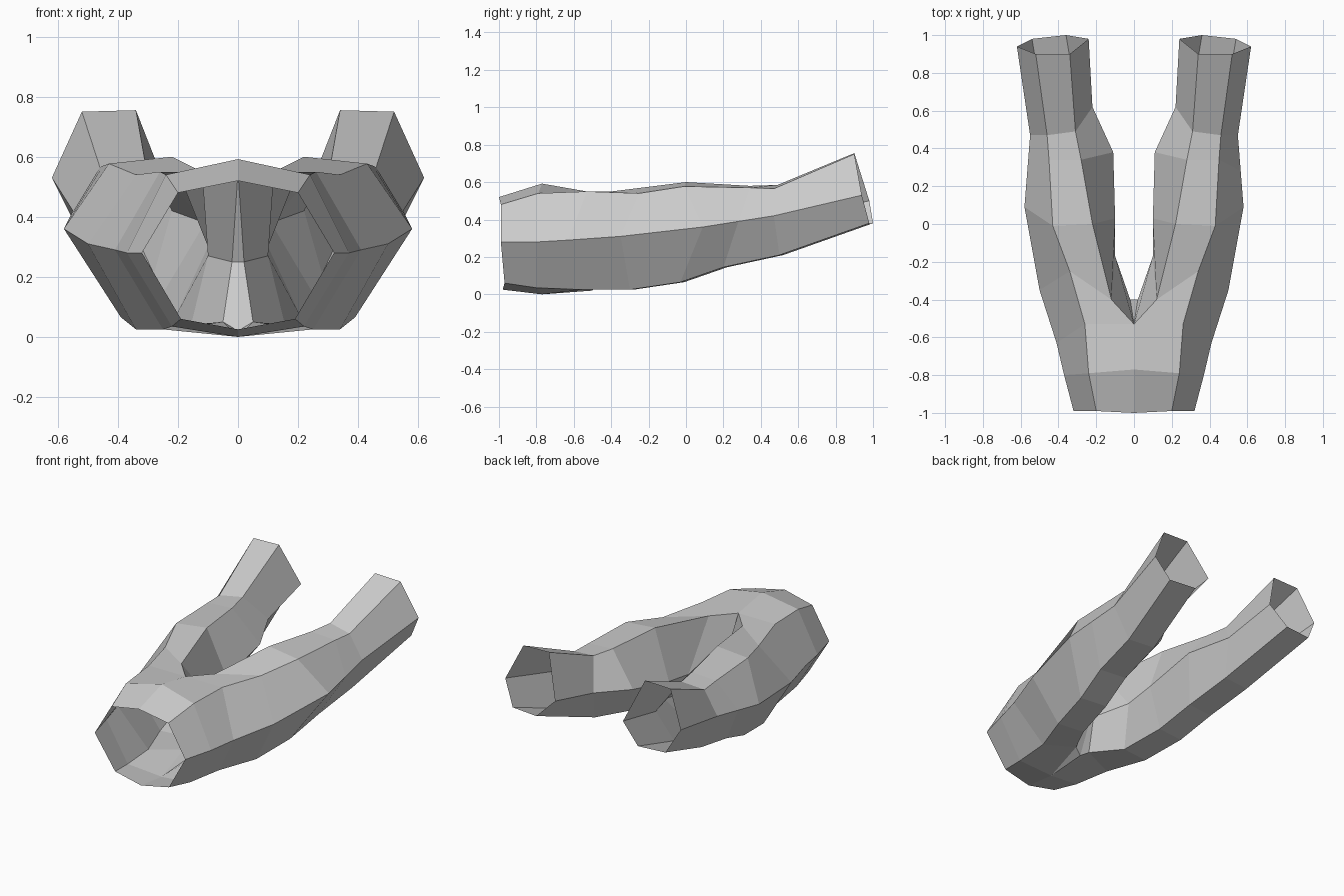
import bpy, bmesh

if "Cube" in bpy.data.objects:
    bpy.data.objects.remove(bpy.data.objects["Cube"])

# Rails running front to back along the right half of the forked tube
top_outer = [(.20, -.99, .48), (.24, -.79, .54), (.26, -.53, .55), (.34, -.25, .54),
             (.43, -.01, .577), (.45, .34, .57), (.46, .47, .565), (.52, .90, .75)]
outer_mid = [(.32, -.99, .28), (.37, -.80, .28), (.41, -.63, .29), (.50, -.35, .31),
             (.58, .09, .36), (.565, .28, .39), (.55, .47, .42), (.62, .94, .53)]
bottom_outer = [(.19, -.97, .06), (.22, -.80, .035), (.25, -.55, .025), (.34, -.30, .025),
                (.39, -.03, .065), (.43, .20, .145), (.46, .50, .21), (.54, .98, .38)]
top_inner = [(0, -1, .52), (0, -.77, .592), (0, -.53, .55), (.12, -.40, .55),
             (.22, 0, .60), (.28, .34, .58), (.31, .49, .585), (.34, .90, .755)]
# The inner wall starts at the crotch
inner_mid = [None, None, (.02, -.40, .25), (.10, -.17, .27),
             (.10, .03, .30), (.11, .38, .38), (.22, .62, .42), (.24, .98, .50)]
bottom_inner = [(0, -.98, .025), (0, -.77, 0), (.05, -.48, .05)]
bottom_inner += [(x - .18, y + .02, z) for x, y, z in bottom_outer[3:]]

bm = bmesh.new()
rails = [[bm.verts.new(p) if p else None for p in rail] for rail in
         (top_outer, top_inner, inner_mid, bottom_inner, bottom_outer, outer_mid)]

# Skin the rails; the front trunk has no inner wall
for k in range(6):
    a, b = rails[k], rails[(k + 1) % 6]
    for i in range(7):
        quad = (a[i], b[i], b[i + 1], a[i + 1])
        if all(quad):
            bm.faces.new(quad)

# Narrow crotch strip on the centre line
crotch_mid = bm.verts.new((0, -.40, .25))
crotch_low = bm.verts.new((0, -.50, .02))
bm.faces.new((rails[1][2], rails[2][2], crotch_mid))
bm.faces.new((crotch_mid, rails[2][2], rails[3][2], crotch_low))
bm.faces.new((rails[3][1], crotch_low, rails[3][2]))

# Mirror to the left half and weld
half = bm.verts[:] + bm.edges[:] + bm.faces[:]
bmesh.ops.mirror(bm, geom=half, axis='X', merge_dist=.001)
bmesh.ops.remove_doubles(bm, verts=bm.verts[:], dist=.001)
bmesh.ops.recalc_face_normals(bm, faces=bm.faces[:])

mesh = bpy.data.meshes.new("forked_tube")
bm.to_mesh(mesh)
bm.free()
bpy.context.collection.objects.link(bpy.data.objects.new("forked_tube", mesh))
